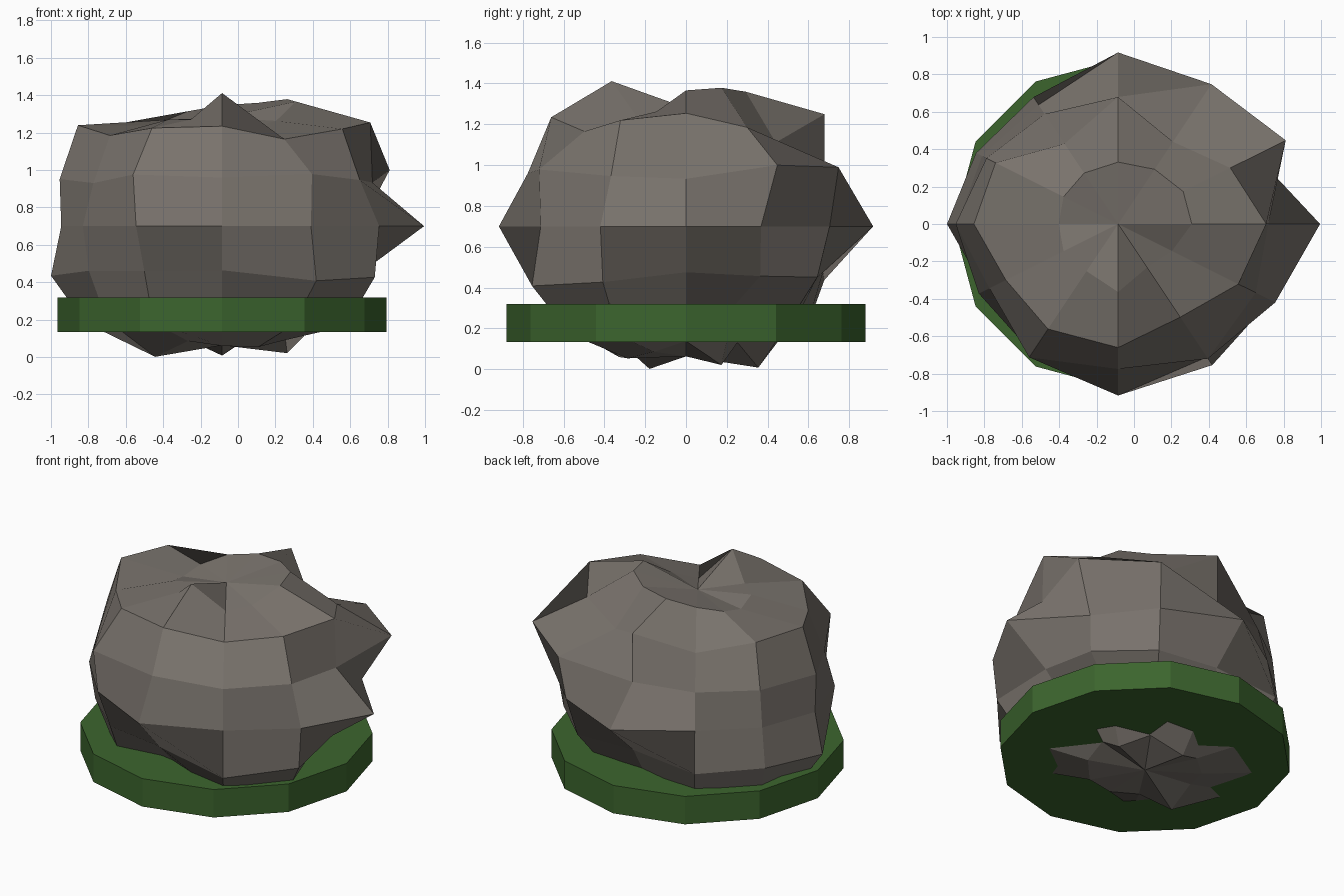
import bpy
import bmesh
import math
from mathutils import Vector

default_cube = bpy.data.objects.get("Cube")
if default_cube:
    bpy.data.objects.remove(default_cube, do_unlink=True)

CENTRE = Vector((-0.085, 0, 0.7))
SEGMENTS = 12
RINGS = 8


def make_material(name, colour):
    material = bpy.data.materials.new(name)
    material.use_nodes = True
    material.diffuse_color = colour
    shader = material.node_tree.nodes["Principled BSDF"]
    shader.inputs["Base Color"].default_value = colour
    shader.inputs["Roughness"].default_value = 0.9
    return material


def add_object(name, bm, material):
    bmesh.ops.recalc_face_normals(bm, faces=bm.faces)
    mesh = bpy.data.meshes.new(name)
    bm.to_mesh(mesh)
    bm.free()
    mesh.materials.append(material)
    part = bpy.data.objects.new(name, mesh)
    bpy.context.collection.objects.link(part)
    return part


# Boulder bulges: percent of the base ellipsoid, one row per ring from the top,
# one column per segment counter-clockwise from +x
bulges = [
    [83] * SEGMENTS,
    [103, 105, 102, 100, 95, 88, 83, 88, 88, 110, 81, 87],
    [112, 98, 83, 111, 81, 107, 109, 98, 106, 108, 94, 105],
    [87, 112, 108, 85, 85, 88, 94, 86, 103, 97, 104, 92],
    [108, 85, 94, 106, 85, 84, 86, 86, 92, 106, 95, 97],
    [84, 91, 93, 84, 98, 95, 99, 89, 90, 88, 109, 102],
    [85, 78, 95, 89, 109, 111, 104, 101, 104, 85, 107, 108],
    [87, 105, 88, 107, 94, 95, 93, 108, 95, 99, 100, 95],
    [91] * SEGMENTS,
]

# Boulder: faceted sphere pushed in and out along its radii
bm = bmesh.new()
bmesh.ops.create_uvsphere(bm, u_segments=SEGMENTS, v_segments=RINGS, radius=1)
for vert in bm.verts:
    tilt = math.acos(max(-1, min(1, vert.co.z)))
    turn = math.atan2(vert.co.y, vert.co.x)
    ring = round(tilt / math.pi * RINGS)
    column = round(turn / math.tau * SEGMENTS) % SEGMENTS
    bulge = bulges[ring][column] / 100
    shape = Vector((vert.co.x, vert.co.y * 0.865, vert.co.z * 0.7))
    vert.co = CENTRE + shape * bulge
add_object("boulder", bm, make_material("stone", (0.19, 0.17, 0.15, 1)))

# Moss band: low twelve-sided disc around the foot of the boulder
bm = bmesh.new()
bmesh.ops.create_cone(bm, cap_ends=True, segments=SEGMENTS,
                      radius1=0.88, radius2=0.88, depth=0.185)
moss_band = add_object("moss_band", bm, make_material("moss", (0.045, 0.13, 0.027, 1)))
moss_band.location = (CENTRE.x, 0, 0.227)
